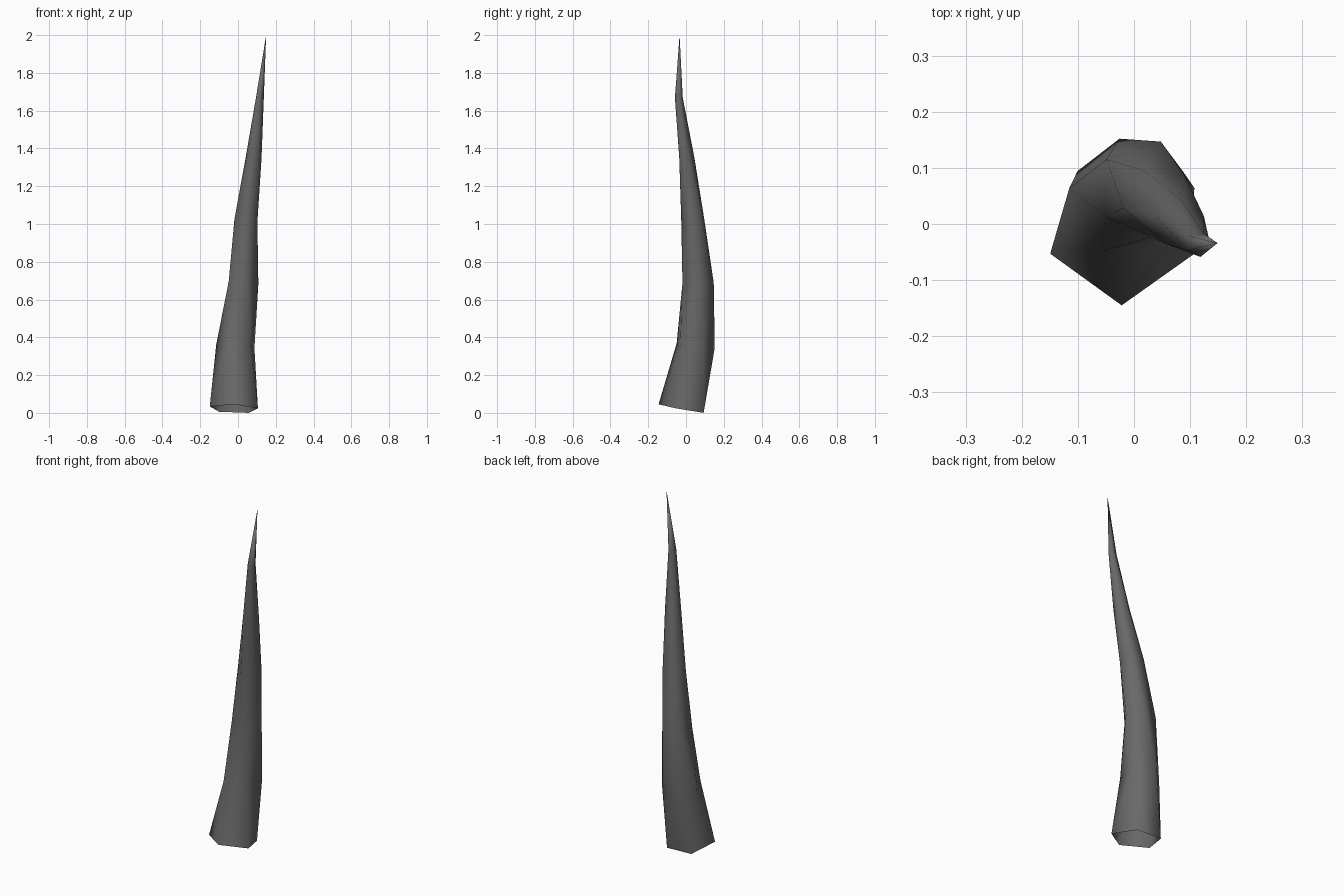
import bpy, bmesh, math
from mathutils import Vector

if "Cube" in bpy.data.objects:
    bpy.data.objects.remove(bpy.data.objects["Cube"])

SIDES = 5
TWIST = math.radians(-27)          # turn of each ring relative to the one below
START = math.radians(-90)

# Centre line of the horn, base to tip, with the ring radius at each point
PATH = [
    ((-0.022, -0.013, 0.022), 0.134),
    ((-0.009, 0.046, 0.355), 0.108),
    ((0.021, 0.064, 0.69), 0.087),
    ((0.045, 0.039, 1.02), 0.065),
    ((0.083, 0.000, 1.35), 0.044),
    ((0.115, -0.037, 1.67), 0.022),
    ((0.149, -0.034, 2.00), 0.0),
]
points = [Vector(p) for p, r in PATH]

bm = bmesh.new()
rings = []
for i, (p, r) in enumerate(PATH[:-1]):
    # Ring plane is perpendicular to the local path direction
    t = (points[i + 1] - points[max(i - 1, 0)]).normalized()
    v = t.cross(Vector((1, 0, 0))).normalized()
    u = v.cross(t)
    ring = []
    for k in range(SIDES):
        a = START + i * TWIST + k * math.tau / SIDES
        ring.append(bm.verts.new(points[i] + r * (math.cos(a) * u + math.sin(a) * v)))
    rings.append(ring)

# Twisted side walls, open at the base, closed to a point at the tip
tip = bm.verts.new(points[-1])
for k in range(SIDES):
    n = (k + 1) % SIDES
    for lo, hi in zip(rings, rings[1:]):
        bm.faces.new((lo[k], lo[n], hi[n], hi[k]))
    bm.faces.new((rings[-1][k], rings[-1][n], tip))
bmesh.ops.recalc_face_normals(bm, faces=bm.faces)
for f in bm.faces:
    f.smooth = True

mesh = bpy.data.meshes.new("curved_horn")
bm.to_mesh(mesh)
bm.free()
horn = bpy.data.objects.new("curved_horn", mesh)
bpy.context.collection.objects.link(horn)

# Dark grey surface
mat = bpy.data.materials.new("dark_grey")
mat.diffuse_color = (0.14, 0.14, 0.14, 1)
mat.use_nodes = True
mat.node_tree.nodes["Principled BSDF"].inputs["Base Color"].default_value = mat.diffuse_color
mesh.materials.append(mat)
